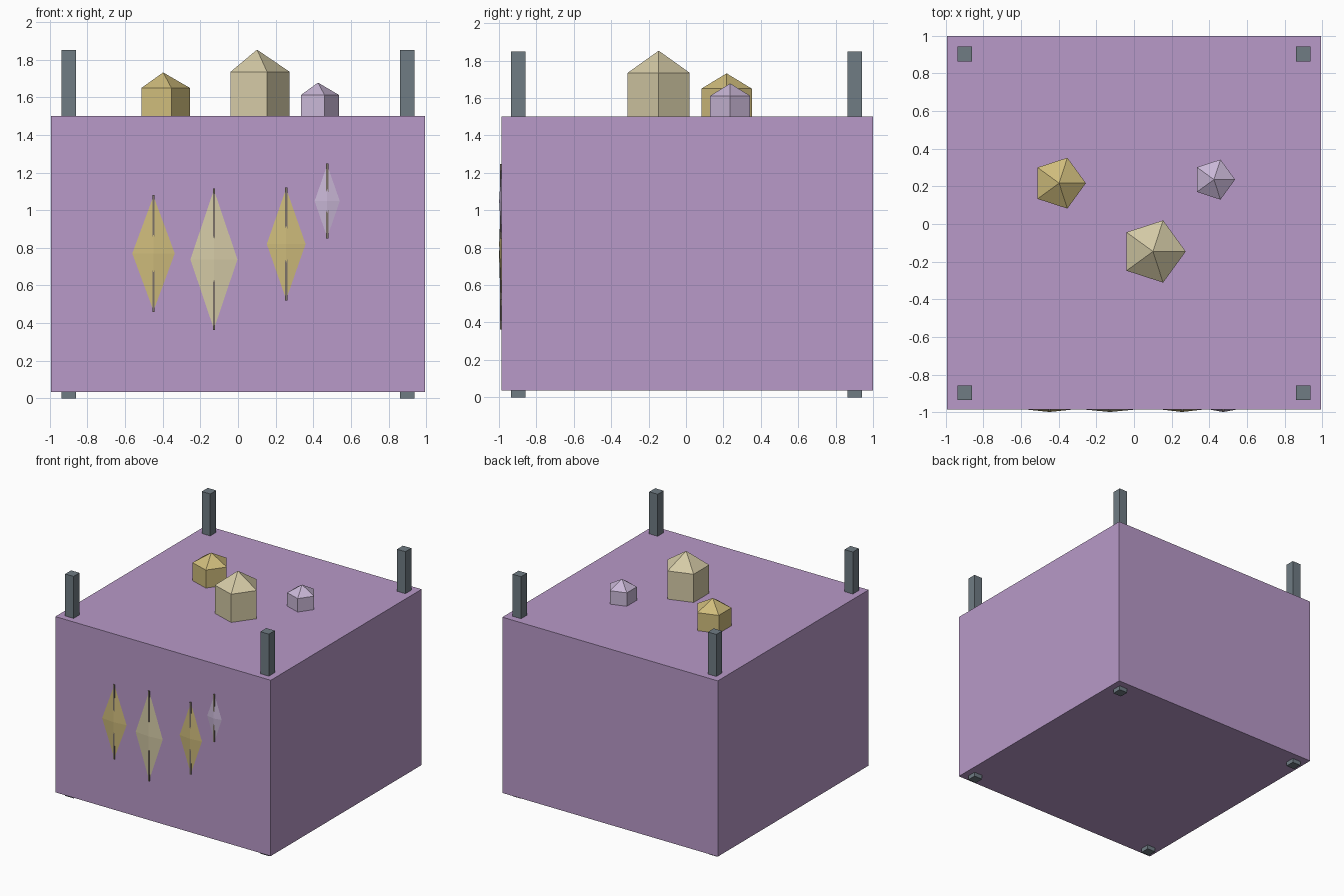
import bpy, bmesh
from math import cos, sin, tau

if "Cube" in bpy.data.objects:
    bpy.data.objects.remove(bpy.data.objects["Cube"])


def material(name, color):
    m = bpy.data.materials.new(name)
    m.diffuse_color = (*color, 1)
    m.use_nodes = True
    m.node_tree.nodes["Principled BSDF"].inputs["Base Color"].default_value = m.diffuse_color
    return m


LILAC = material("lilac", (0.48, 0.32, 0.58))
STEEL = material("steel", (0.16, 0.20, 0.23))
GOLD = material("gold", (0.62, 0.50, 0.20))
CREAM = material("cream", (0.66, 0.59, 0.38))
PALE = material("pale_violet", (0.58, 0.47, 0.67))
VEIN = material("vein", (0.20, 0.17, 0.14))


def finish(name, bm, mat):
    bmesh.ops.recalc_face_normals(bm, faces=bm.faces)
    mesh = bpy.data.meshes.new(name)
    bm.to_mesh(mesh)
    bm.free()
    mesh.materials.append(mat)
    obj = bpy.data.objects.new(name, mesh)
    bpy.context.collection.objects.link(obj)


def box(name, lo, hi, mat):
    bm = bmesh.new()
    bmesh.ops.create_cube(bm, size=1)
    for v in bm.verts:
        v.co = [(a + b) / 2 + c * (b - a) for a, b, c in zip(lo, hi, v.co)]
    finish(name, bm, mat)


def crystal(name, x, y, r, shoulder, tip, mat):
    # pentagonal prism capped by a pyramid
    bm = bmesh.new()
    rings = [[bm.verts.new((x + r * cos(i * tau / 5), y + r * sin(i * tau / 5), z))
              for i in range(5)] for z in (1.5, shoulder)]
    apex = bm.verts.new((x, y, tip))
    bm.faces.new(rings[0])
    for i in range(5):
        j = (i + 1) % 5
        bm.faces.new((rings[0][i], rings[0][j], rings[1][j], rings[1][i]))
        bm.faces.new((rings[1][i], rings[1][j], apex))
    finish(name, bm, mat)


def shard(name, x, z, half_w, half_h, mat):
    # shallow diamond on the front face, stretched octahedron
    bm = bmesh.new()
    y, d = -0.987, 0.012
    ring = [bm.verts.new((x + a * half_w, y, z + b * half_h))
            for a, b in ((1, 0), (0, 1), (-1, 0), (0, -1))]
    for s in (-1, 1):
        tip = bm.verts.new((x, y + s * d, z))
        for i in range(4):
            bm.faces.new((ring[i], ring[(i + 1) % 4], tip))
    finish(name, bm, mat)


# main block
box("block", (-0.993, -0.987, 0.035), (0.993, 1.0, 1.5), LILAC)

# corner posts
for side, sx in (("left", -0.9), ("right", 0.9)):
    for end, sy in (("front", -0.896), ("back", 0.903)):
        box(f"{end}_{side}_post", (sx - 0.039, sy - 0.039, 0),
            (sx + 0.039, sy + 0.039, 1.85), STEEL)

# crystals on top
crystal("gold_crystal", -0.398, 0.217, 0.142, 1.65, 1.732, GOLD)
crystal("cream_crystal", 0.101, -0.146, 0.174, 1.735, 1.853, CREAM)
crystal("violet_crystal", 0.425, 0.236, 0.112, 1.612, 1.678, PALE)

# front diamonds with thin vertical veins
for i, (x, z, w, h, mat) in enumerate((
        (-0.449, 0.77, 0.113, 0.305, GOLD), (-0.128, 0.738, 0.125, 0.37, CREAM),
        (0.256, 0.82, 0.103, 0.295, GOLD), (0.474, 1.048, 0.067, 0.193, PALE)), 1):
    shard(f"diamond_{i}", x, z, w, h, mat)
    box(f"diamond_vein_{i}", (x - 0.006, -0.995, z - h - 0.006),
        (x + 0.006, -0.983, z + h + 0.006), VEIN)
